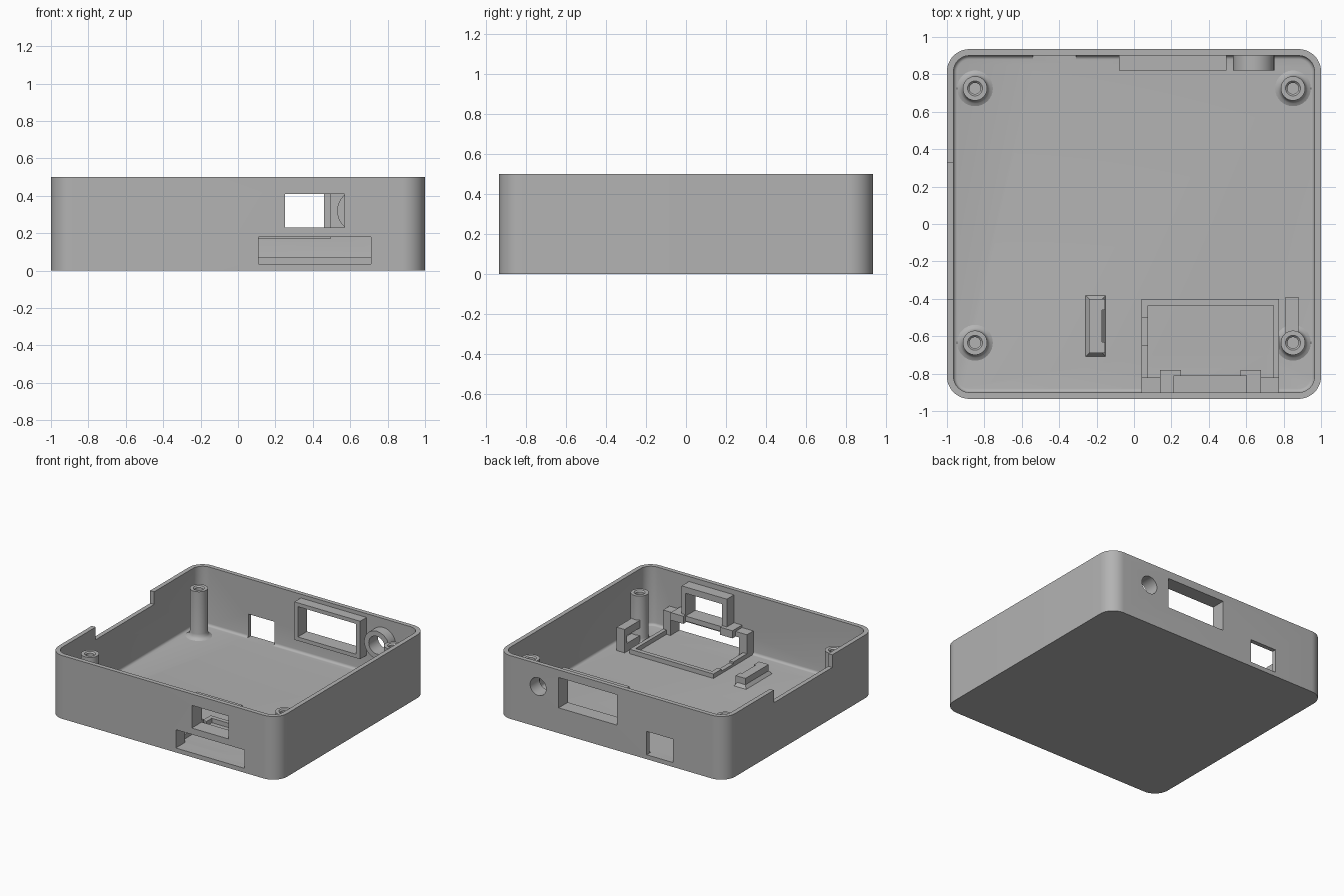
import bpy, bmesh, math
from mathutils import Matrix, Vector

cube = bpy.data.objects.get("Cube")
if cube:
    bpy.data.objects.remove(cube)

FLOOR, HEIGHT = 0.035, 0.5

grey = bpy.data.materials.new("plain grey")
grey.use_nodes = True
COLOUR = (0.45, 0.45, 0.45, 1)
grey.diffuse_color = COLOUR
grey.node_tree.nodes["Principled BSDF"].inputs["Base Color"].default_value = COLOUR


def finish(name, bm):
    bmesh.ops.recalc_face_normals(bm, faces=bm.faces)
    mesh = bpy.data.meshes.new(name)
    bm.to_mesh(mesh)
    bm.free()
    mesh.materials.append(grey)
    obj = bpy.data.objects.new(name, mesh)
    bpy.context.collection.objects.link(obj)
    return obj


def box(name, x, y, z, flare=0):
    """Box from ranges; flare widens its foot."""
    bm = bmesh.new()
    bmesh.ops.create_cube(bm, size=1)
    for v in bm.verts:
        low = v.co.z < 0
        sx, sy = math.copysign(1, v.co.x), math.copysign(1, v.co.y)
        grow = flare if low else 0
        v.co = (x[v.co.x > 0] + sx * grow, y[v.co.y > 0] + sy * grow, z[v.co.z > 0])
    return finish(name, bm)


def rounded_block(name, hx, hy, r, z0, z1, foot=0):
    """Prism with rounded corners and an optional rounded lower edge."""
    bm = bmesh.new()
    ring = []
    for i, (sx, sy) in enumerate([(1, 1), (-1, 1), (-1, -1), (1, -1)]):
        for k in range(13):
            a = math.radians(90 * i + 7.5 * k)
            ring.append(bm.verts.new((sx * (hx - r) + r * math.cos(a),
                                      sy * (hy - r) + r * math.sin(a), z0)))
    base = bm.faces.new(ring)
    top = bmesh.ops.extrude_face_region(bm, geom=[base], use_keep_orig=True)
    for v in top["geom"]:
        if isinstance(v, bmesh.types.BMVert):
            v.co.z = z1
    if foot:
        edges = [e for e in bm.edges if all(v.co.z < z0 + 0.001 for v in e.verts)]
        bmesh.ops.bevel(bm, geom=edges, offset=foot, segments=4, profile=0.5, affect="EDGES")
    return finish(name, bm)


def cylinder_y(name, x, z, r, y0, y1):
    bm = bmesh.new()
    place = Matrix.Translation((x, (y0 + y1) / 2, z)) @ Matrix.Rotation(math.pi / 2, 4, "X")
    bmesh.ops.create_cone(bm, cap_ends=True, segments=48, radius1=r, radius2=r,
                          depth=y1 - y0, matrix=place)
    return finish(name, bm)


def lathe(name, profile, x, y):
    bm = bmesh.new()
    pts = [bm.verts.new((r, 0, z)) for r, z in profile]
    edges = [bm.edges.new(p) for p in zip(pts, pts[1:])]
    bmesh.ops.spin(bm, geom=pts + edges, cent=(0, 0, 0), axis=(0, 0, 1),
                   angle=math.tau, steps=32)
    bmesh.ops.remove_doubles(bm, verts=bm.verts, dist=0.0001)
    bmesh.ops.translate(bm, verts=bm.verts, vec=Vector((x, y, 0)))
    return finish(name, bm)


def cut(obj, *cutters):
    for c in cutters:
        mod = obj.modifiers.new("cut", "BOOLEAN")
        mod.operation, mod.solver, mod.object = "DIFFERENCE", "EXACT", c
    bpy.context.view_layer.update()
    done = bpy.data.meshes.new_from_object(
        obj.evaluated_get(bpy.context.evaluated_depsgraph_get()))
    obj.modifiers.clear()
    obj.data = done


# Cutters for the cavity and wall openings
cavity = rounded_block("cavity", 0.965, 0.9, 0.085, FLOOR, 0.6, foot=0.02)
side_notch = box("side_notch", (-1.1, -0.9), (-0.4, 0.33), (0.4, 0.6))
front_window = box("front_window", (0.25, 0.57), (-1, -0.7), (0.23, 0.41))
front_slot = box("front_slot", (0.11, 0.71), (-1, -0.7), (FLOOR, 0.18))
rear_window = box("rear_window", (-0.05, 0.46), (0.75, 1), (0.2, 0.44))
rear_square = box("rear_square", (-0.54, -0.31), (0.85, 1), (FLOOR, 0.22))
rear_hole = cylinder_y("rear_hole", 0.64, 0.32, 0.07, 0.75, 1)
cutters = [cavity, side_notch, front_window, front_slot, rear_window, rear_square, rear_hole]

# Open tray shell
shell = rounded_block("case_shell", 1, 0.935, 0.12, 0, HEIGHT)
cut(shell, *cutters)
parts = [shell]

# Rear window frame and round socket boss
rear_frame = box("rear_window_frame", (-0.08, 0.495), (0.82, 0.91), (0.17, 0.47))
cut(rear_frame, rear_window)
socket = cylinder_y("socket_boss", 0.64, 0.32, 0.11, 0.82, 0.91)
cut(socket, rear_hole)

# Front window frame and slot housing
front_frame = box("front_window_frame", (0.21, 0.605), (-0.91, -0.81), (0.19, 0.46))
cut(front_frame, front_window)
housing = box("slot_housing", (0.04, 0.775), (-0.91, -0.82), (0.02, 0.22))
cut(housing, front_slot)
parts += [rear_frame, socket, front_frame, housing]
for side, x in (("right", (0.14, 0.25)), ("left", (0.57, 0.68))):
    parts.append(box(side + "_slot_clip", x, (-0.91, -0.78), (0.18, 0.24)))

# Low rim around the board bay
parts += [
    box("bay_rim_rear", (0.04, 0.775), (-0.435, -0.4), (0.02, 0.07)),
    box("bay_rim_left", (0.745, 0.775), (-0.83, -0.43), (0.02, 0.07)),
    box("bay_rim_right_front", (0.04, 0.075), (-0.83, -0.65), (0.02, 0.07)),
    box("bay_rim_right_low", (0.04, 0.075), (-0.66, -0.49), (0.02, 0.055)),
    box("bay_rim_right_rear", (0.04, 0.075), (-0.5, -0.43), (0.02, 0.07)),
]

# Floor rib with flared foot and end lugs
parts += [
    box("floor_rib", (-0.24, -0.17), (-0.69, -0.4), (0.05, 0.11)),
    box("floor_rib_foot", (-0.24, -0.17), (-0.69, -0.4), (0.03, 0.06), flare=0.022),
    box("rib_lug_front", (-0.18, -0.155), (-0.69, -0.63), (0.03, 0.11)),
    box("rib_lug_rear", (-0.18, -0.155), (-0.46, -0.4), (0.03, 0.11)),
]

# Side bracket beside the front left post
parts += [
    box("bracket_upright", (0.81, 0.88), (-0.42, -0.39), (0.02, 0.22)),
    box("bracket_lower_arm", (0.81, 0.88), (-0.59, -0.41), (0.02, 0.1)),
    box("bracket_upper_arm", (0.81, 0.88), (-0.59, -0.41), (0.16, 0.22)),
]

# Screw posts with blind holes
post_profile = [(0.1, 0.033), (0.08, 0.042), (0.069, 0.055), (0.065, 0.075),
                (0.065, 0.41), (0.04, 0.41), (0.03, 0.4), (0.03, 0.1), (0, 0.1)]
for row, y in (("rear", 0.725), ("front", -0.635)):
    for side, x in (("left", 0.85), ("right", -0.85)):
        parts.append(lathe(f"{row}_{side}_post", post_profile, x, y))

for c in cutters:
    bpy.data.objects.remove(c)

# Smooth curved walls, keep edges sharp
bpy.ops.object.select_all(action="DESELECT")
for p in parts:
    p.select_set(True)
bpy.context.view_layer.objects.active = shell
bpy.ops.object.shade_smooth_by_angle(angle=math.radians(30))
